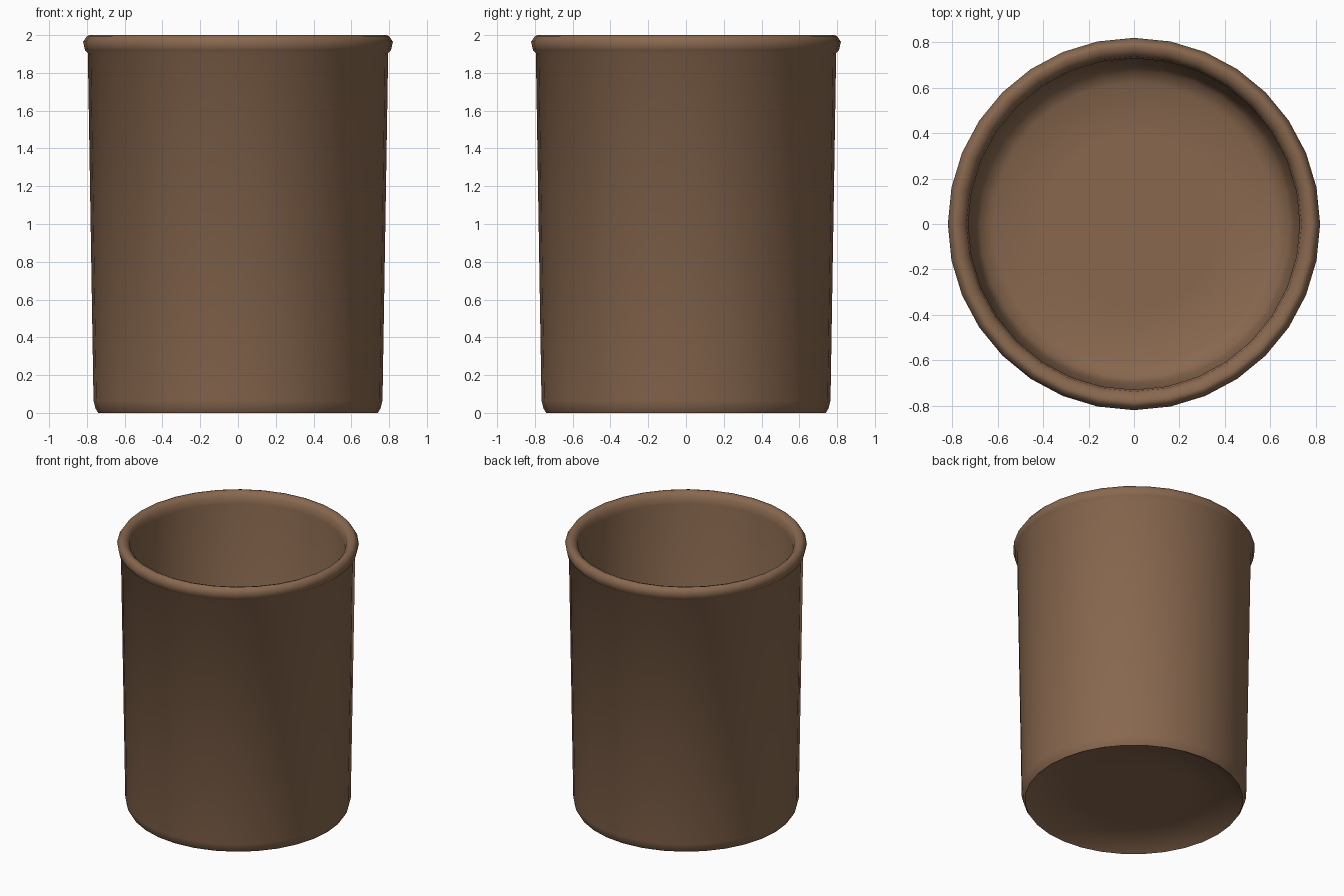
import bpy, bmesh, math

if "Cube" in bpy.data.objects:
    bpy.data.objects.remove(bpy.data.objects["Cube"], do_unlink=True)

SEGMENTS = 32


def flat_material(name, rgb):
    mat = bpy.data.materials.new(name)
    mat.use_nodes = True
    mat.diffuse_color = (*rgb, 1)
    shader = mat.node_tree.nodes["Principled BSDF"]
    shader.inputs["Base Color"].default_value = (*rgb, 1)
    shader.inputs["Roughness"].default_value = 0.8
    return mat


def lathe(name, profile, mat):
    """Spin a closed (radius, height) profile about the z axis."""
    bm = bmesh.new()
    verts = [bm.verts.new((r, 0, z)) for r, z in profile]
    edges = [bm.edges.new(pair) for pair in zip(verts, verts[1:])]
    bmesh.ops.spin(bm, geom=verts + edges, cent=(0, 0, 0), axis=(0, 0, 1),
                   angle=math.tau, steps=SEGMENTS)
    bmesh.ops.remove_doubles(bm, verts=bm.verts, dist=0.0005)
    bmesh.ops.recalc_face_normals(bm, faces=bm.faces)
    mesh = bpy.data.meshes.new(name)
    bm.to_mesh(mesh)
    bm.free()
    mesh.materials.append(mat)
    obj = bpy.data.objects.new(name, mesh)
    bpy.context.collection.objects.link(obj)
    bpy.ops.object.select_all(action="DESELECT")
    obj.select_set(True)
    bpy.context.view_layer.objects.active = obj
    bpy.ops.object.shade_smooth_by_angle(angle=math.radians(48))
    return obj


brown = flat_material("warm_brown", (0.25, 0.139, 0.078))

# Underside: recessed floor inside a sloping foot ring
underside = [(0, 0.066), (0.38, 0.066), (0.62, 0.066), (0.74, 0)]
# Outer wall: bevelled foot, slight flare towards the top
outer_wall = [(0.755, 0.025), (0.765, 0.065), (0.795, 1.905)]
# Rolled lip
lip = [(0.81, 1.92), (0.82, 1.965), (0.80, 1.995), (0.785, 2.0),
       (0.76, 1.992), (0.738, 1.97), (0.73, 1.92)]
# Inner wall sloping into the thin floor
inside = [(0.705, 0.15), (0.68, 0.105), (0.62, 0.072), (0.38, 0.072), (0, 0.072)]

lathe("cup_body", underside + outer_wall + lip + inside, brown)
